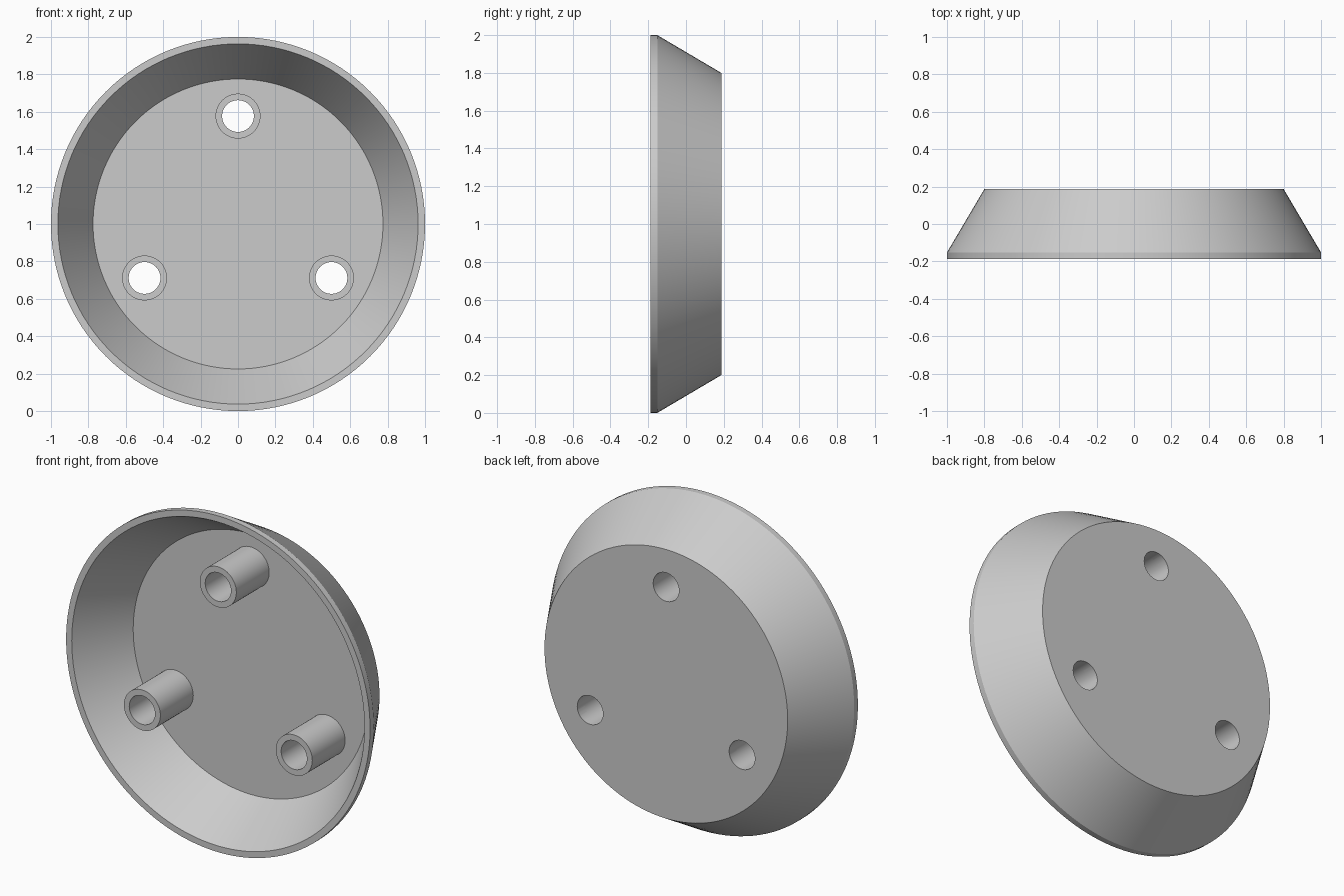
import bpy, bmesh, math
from mathutils import Matrix, Vector

old = bpy.data.objects.get("Cube")
if old:
    bpy.data.objects.remove(old)

FRONT, BACK, FLOOR = -0.187, 0.187, 0.122
HOLE_R, BOSS_R, BOSS_RING = 0.085, 0.12, 0.577

grey = bpy.data.materials.new("plain grey")
grey.use_nodes = True
colour = (0.6, 0.6, 0.6, 1)
grey.diffuse_color = colour
grey.node_tree.nodes["Principled BSDF"].inputs["Base Color"].default_value = colour


def revolve(name, profile, segments, centre):
    """Spin a (radius, y) profile around the y axis through centre."""
    bm = bmesh.new()
    verts = [bm.verts.new((r, y, 0)) for r, y in profile]
    edges = [bm.edges.new(pair) for pair in zip(verts, verts[1:])]
    bmesh.ops.spin(bm, geom=verts + edges, cent=(0, 0, 0), axis=(0, 1, 0),
                   angle=math.tau, steps=segments, use_duplicate=False)
    bmesh.ops.remove_doubles(bm, verts=bm.verts, dist=1e-4)
    bmesh.ops.recalc_face_normals(bm, faces=bm.faces)
    bmesh.ops.transform(bm, matrix=Matrix.Translation(centre), verts=bm.verts)
    mesh = bpy.data.meshes.new(name)
    bm.to_mesh(mesh)
    bm.free()
    mesh.materials.append(grey)
    obj = bpy.data.objects.new(name, mesh)
    bpy.context.collection.objects.link(obj)
    return obj


def smooth(obj):
    bpy.ops.object.select_all(action='DESELECT')
    obj.select_set(True)
    bpy.context.view_layer.objects.active = obj
    bpy.ops.object.shade_smooth_by_angle(angle=math.radians(25))


# Flared dish: short straight lip, sloping wall, flat back plate
middle = Vector((0, 0, 1))
dish = revolve("dish", [(0, FRONT + 0.309), (0.775, FLOOR), (0.963, FRONT),
                        (1, FRONT), (1, FRONT + 0.035), (0.8, BACK), (0, BACK)],
               128, middle)

# Three tubular bosses, each with a hole through the back plate
for i, side in enumerate(("top", "right", "left")):
    a = math.radians(90 + 120 * i)
    spot = middle + Vector((math.cos(a), 0, math.sin(a))) * BOSS_RING
    boss = revolve(side + "_boss", [(HOLE_R, FLOOR), (HOLE_R, FRONT),
                                    (BOSS_R, FRONT), (BOSS_R, FLOOR)], 48, spot)
    # Open tubes need their walls facing away from the tube material
    bm = bmesh.new()
    bm.from_mesh(boss.data)
    rim = next(f for f in bm.faces if abs(f.normal.y) > 0.9)
    if rim.normal.y > 0:
        bmesh.ops.reverse_faces(bm, faces=bm.faces)
    bm.to_mesh(boss.data)
    bm.free()
    smooth(boss)

    cutter = revolve(side + "_hole_cutter", [(0, FLOOR - 0.1), (HOLE_R, FLOOR - 0.1),
                                             (HOLE_R, BACK + 0.1), (0, BACK + 0.1)],
                     48, spot)
    cut = dish.modifiers.new(side + "_hole", 'BOOLEAN')
    cut.operation, cut.solver, cut.object = 'DIFFERENCE', 'EXACT', cutter
    bpy.context.view_layer.objects.active = dish
    bpy.ops.object.modifier_apply(modifier=cut.name)
    bpy.data.objects.remove(cutter)

smooth(dish)
